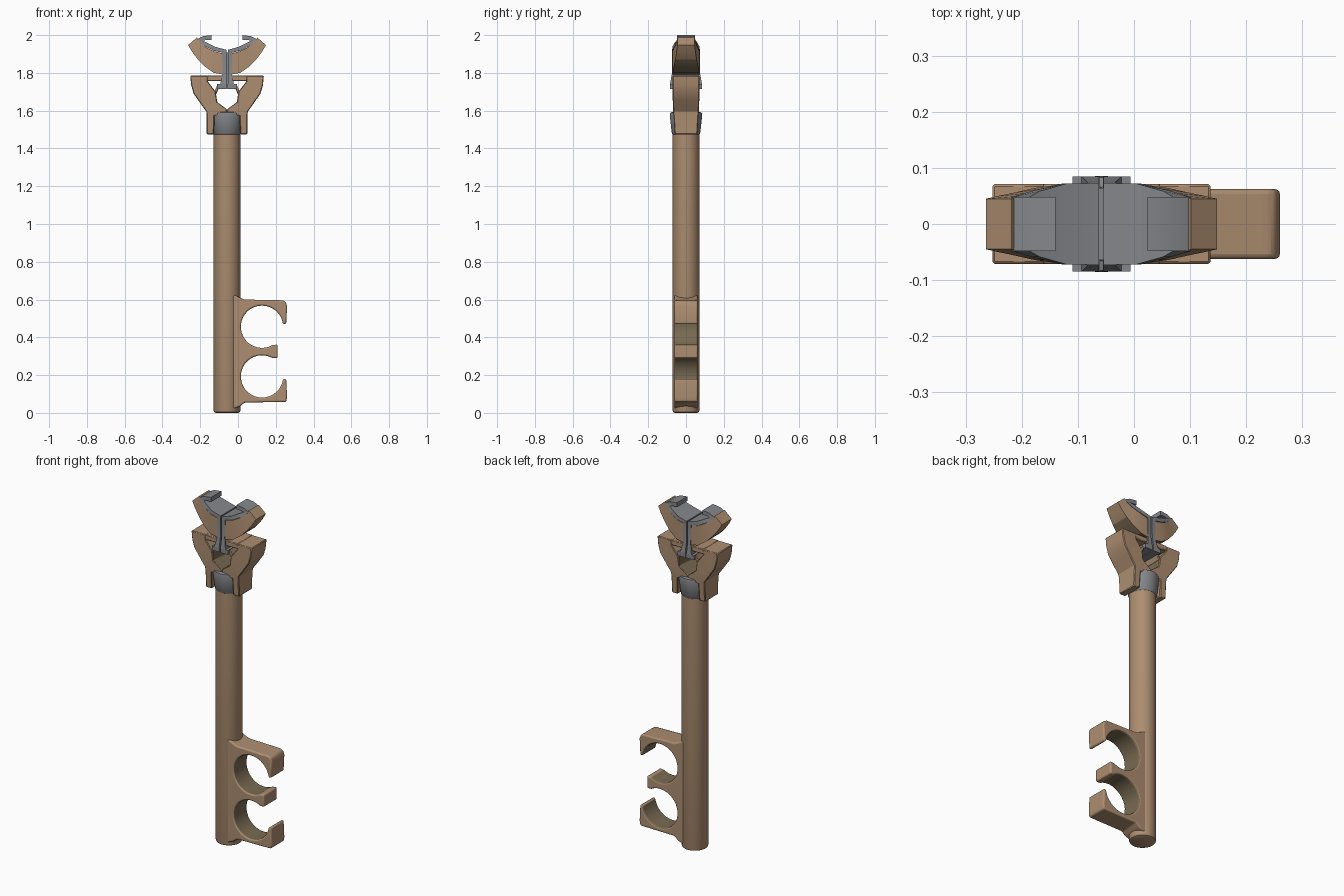
import bpy, bmesh, math

if "Cube" in bpy.data.objects:
    bpy.data.objects.remove(bpy.data.objects["Cube"])

CX = -0.058  # shaft axis in x


def material(name, rgb):
    m = bpy.data.materials.new(name)
    m.diffuse_color = (*rgb, 1)
    m.use_nodes = True
    m.node_tree.nodes["Principled BSDF"].inputs["Base Color"].default_value = m.diffuse_color
    return m


WOOD = material("warm_brown", (0.42, 0.27, 0.165))
DARK = material("dark_olive_brown", (0.19, 0.145, 0.085))
GREY = material("steel_grey", (0.235, 0.24, 0.255))


def finish(name, bm, mat, bevel=0, segments=2, angle=35, dark=None):
    """Make the object; faces for which dark(centre, normal) holds get the dark brown."""
    bmesh.ops.recalc_face_normals(bm, faces=bm.faces)
    bm.normal_update()
    if dark:
        for f in bm.faces:
            f.material_index = int(dark(f.calc_center_median(), f.normal))
    me = bpy.data.meshes.new(name)
    bm.to_mesh(me)
    bm.free()
    me.materials.append(mat)
    if dark:
        me.materials.append(DARK)
    ob = bpy.data.objects.new(name, me)
    bpy.context.collection.objects.link(ob)
    if bevel:
        b = ob.modifiers.new("bevel", 'BEVEL')
        b.width, b.segments, b.limit_method = bevel, segments, 'ANGLE'
        b.angle_limit = math.radians(40)
    bpy.ops.object.select_all(action='DESELECT')
    ob.select_set(True)
    bpy.context.view_layer.objects.active = ob
    bpy.ops.object.shade_smooth_by_angle(angle=math.radians(angle))
    return ob


def strips(name, paths, mat, bevel=0, angle=25, dark=None):
    """Mirrored bars; each station is (outer d, z, inner d, z, half width in y)."""
    bm = bmesh.new()
    for side in (-1, 1):
        for path in paths:
            rings = []
            for ad, az, bd, bz, w in path:
                a, b = CX + side * ad, CX + side * bd
                rings.append([bm.verts.new(p) for p in
                              ((a, -w, az), (b, -w, bz), (b, w, bz), (a, w, az))])
            for r, s in zip(rings, rings[1:]):
                for i in range(4):
                    j = (i + 1) % 4
                    bm.faces.new((r[i], r[j], s[j], s[i]))
            bm.faces.new(rings[0])
            bm.faces.new(rings[-1][::-1])
    return finish(name, bm, mat, bevel, 1, angle, dark)


def lathe(name, profile, mat, n=40):
    bm = bmesh.new()
    rings = [[bm.verts.new((CX + r * math.cos(t), r * math.sin(t), z))
              for t in (2 * math.pi * k / n for k in range(n))] for r, z in profile]
    for a, b in zip(rings, rings[1:]):
        for i in range(n):
            j = (i + 1) % n
            bm.faces.new((a[i], a[j], b[j], b[i]))
    bm.faces.new(rings[0][::-1])
    bm.faces.new(rings[-1])
    return finish(name, bm, mat)


# round shaft and the flared collar at its top
lathe("shaft", [(0.06, 0), (0.068, 0.004), (0.071, 0.013), (0.071, 1.58)], WOOD)
lathe("collar", [(0.071, 1.475), (0.075, 1.48), (0.086, 1.575), (0.083, 1.59),
                 (0.06, 1.597)], GREY)

# key bit: plate with two round bites open to the right
HX, HR, HOLES = 0.127, 0.112, (0.456, 0.193)


def arc(cz, a0, a1, n=28):
    return [(HX + HR * math.cos(math.radians(a0 + (a1 - a0) * i / n)),
             cz + HR * math.sin(math.radians(a0 + (a1 - a0) * i / n))) for i in range(n + 1)]


def in_bite(c, n):
    return abs(n.y) < 0.5 and any(math.hypot(c.x - HX, c.z - z) < HR for z in HOLES)


outline = [(-0.03, 0.63), (0.005, 0.612), (0.035, 0.6), (0.235, 0.596), (0.252, 0.588),
           (0.26, 0.565), (0.255, 0.47)]
outline += arc(HOLES[0], 7, 300) + [(0.21, 0.362), (0.21, 0.289)] + arc(HOLES[1], 60, 353)
outline += [(0.255, 0.181), (0.26, 0.085), (0.255, 0.058), (0.035, 0.055),
            (0.012, 0.035), (-0.03, 0.02)]
bm = bmesh.new()
face = bm.faces.new([bm.verts.new((x, -0.062, z)) for x, z in outline])
ext = bmesh.ops.extrude_face_region(bm, geom=[face])
for v in ext["geom"]:
    if isinstance(v, bmesh.types.BMVert):
        v.co.y = 0.062
finish("key_bit", bm, WOOD, 0.009, 3, dark=in_bite)

# lower bracket: two curved arms with an inward top bar and a small brace
strips("lower_arms", [
    [(0.108, 1.475, 0.069, 1.475, 0.060), (0.108, 1.575, 0.066, 1.575, 0.066),
     (0.110, 1.595, 0, 1.588, 0.068),
     (0.128, 1.62, 0, 1.607, 0.069), (0.149, 1.65, 0.052, 1.645, 0.070),
     (0.177, 1.69, 0.060, 1.70, 0.071), (0.19, 1.735, 0.103, 1.756, 0.071),
     (0.195, 1.785, 0.1, 1.785, 0.071)],
    [(0.105, 1.787, 0.108, 1.756, 0.071), (0.02, 1.787, 0.02, 1.756, 0.071)],
    [(0.072, 1.69, 0.058, 1.685, 0.066), (0.050, 1.74, 0.044, 1.718, 0.066)],
], WOOD, 0.004, dark=lambda c, n: abs(c.x - CX) < 0.06 and 1.6 < c.z < 1.68
    and n.z > 0 and abs(n.y) < 0.5)

# upper cup: two wooden wings, darker underneath
strips("upper_cup", [
    [(0.012, 1.79, 0.012, 1.90, 0.071), (0.07, 1.80, 0.07, 1.915, 0.071),
     (0.12, 1.835, 0.10, 1.93, 0.064), (0.155, 1.872, 0.125, 1.945, 0.056),
     (0.184, 1.91, 0.145, 1.965, 0.050), (0.206, 1.947, 0.16, 1.987, 0.045)],
], WOOD, dark=lambda c, n: n.z < -0.4 and abs(n.y) < 0.4 and c.z < 1.87)

# grey lining of the cup with hooked lips
strips("cup_lining", [
    [(0.004, 1.902, 0.004, 1.922, 0.073), (0.07, 1.917, 0.062, 1.938, 0.072),
     (0.125, 1.945, 0.110, 1.962, 0.0585), (0.160, 1.978, 0.128, 1.970, 0.048),
     (0.128, 1.994, 0.112, 1.974, 0.048), (0.082, 2.0, 0.082, 1.974, 0.048)],
], GREY)

# split grey post that flares into a foot
strips("post", [
    [(0.026, 1.912, 0.004, 1.915, 0.073), (0.024, 1.80, 0.004, 1.80, 0.074),
     (0.036, 1.74, 0.004, 1.74, 0.085)],
    [(0.052, 1.74, 0.003, 1.74, 0.085), (0.052, 1.715, 0.003, 1.715, 0.085)],
    [(0.005, 1.908, 0, 1.908, 0.064), (0.005, 1.718, 0, 1.718, 0.064)],
], GREY)
